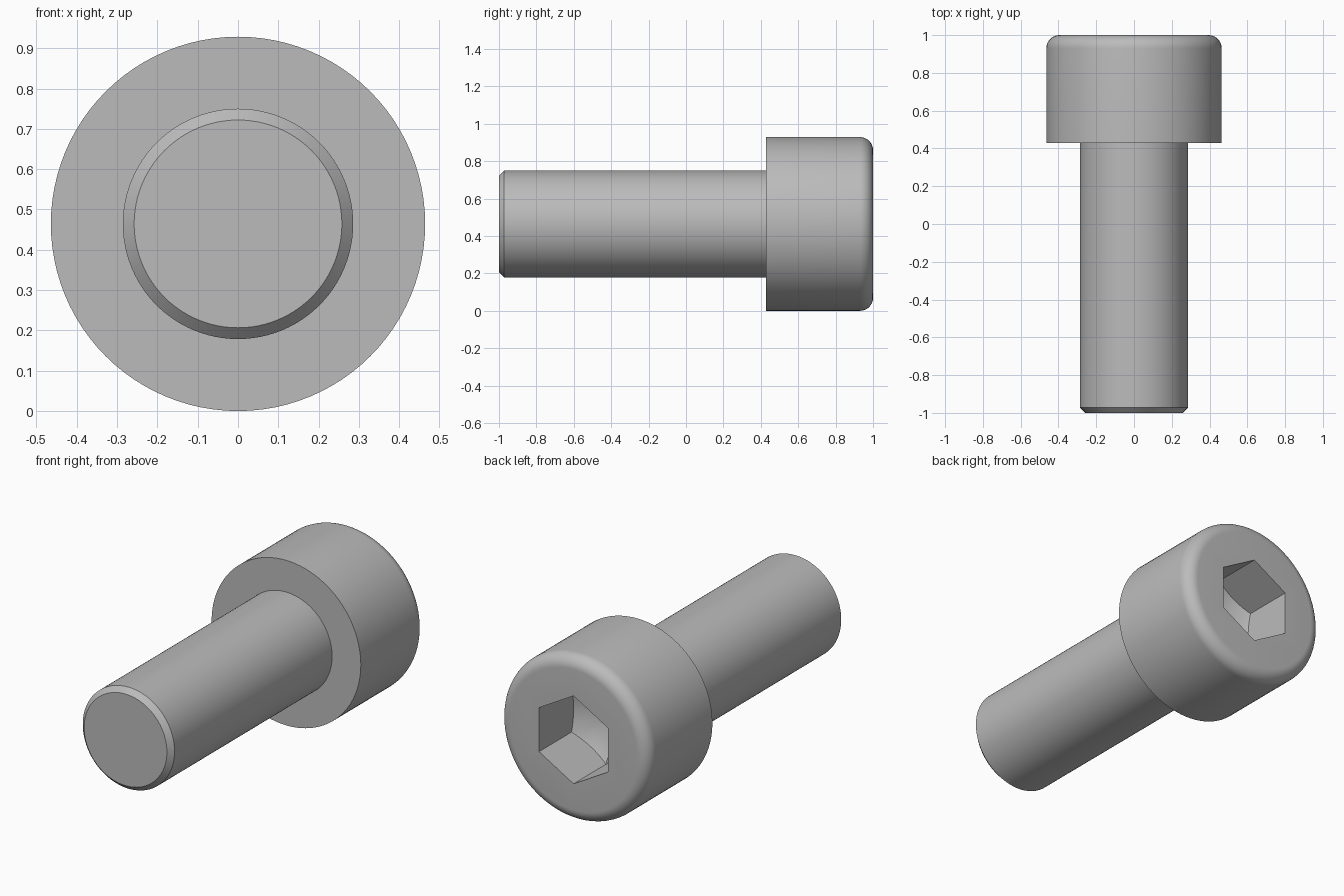
import bpy, bmesh, math

cube = bpy.data.objects.get("Cube")
if cube:
    bpy.data.objects.remove(cube, do_unlink=True)

MM = 2 / 28                 # the screw is 28 mm long in total
HEAD_R, SHANK_R = 6.5 * MM, 4 * MM
UNDERHEAD = 1 - 8 * MM      # y of the bearing face
FILLET, CHAMFER = 0.07, 0.028
SOCKET_R = 6 * MM / math.sqrt(3)
SOCKET_DEPTH = 4 * MM
CENTRE_Z = HEAD_R

steel = bpy.data.materials.new("grey steel")
steel.use_nodes = True
steel.diffuse_color = (0.5, 0.5, 0.5, 1)
steel.node_tree.nodes["Principled BSDF"].inputs["Base Color"].default_value = (0.5, 0.5, 0.5, 1)


def lathe(name, profile, sides):
    """Turn (radius, y) points around the screw axis; radius 0 makes a tip."""
    bm = bmesh.new()
    rings = []
    for r, y in profile:
        count = sides if r > 0 else 1
        rings.append([bm.verts.new((r * math.sin(math.tau * i / count), y,
                                    CENTRE_Z + r * math.cos(math.tau * i / count)))
                      for i in range(count)])
    for a, b in zip(rings, rings[1:]):
        for i in range(sides):
            j = (i + 1) % sides
            if len(a) == 1:
                bm.faces.new((a[0], b[i], b[j]))
            else:
                bm.faces.new((a[i], a[j], b[j], b[i]))
    for ring in (rings[0], rings[-1]):
        if len(ring) > 1:
            bm.faces.new(ring)
    bmesh.ops.recalc_face_normals(bm, faces=bm.faces)
    mesh = bpy.data.meshes.new(name)
    bm.to_mesh(mesh)
    bm.free()
    mesh.materials.append(steel)
    obj = bpy.data.objects.new(name, mesh)
    bpy.context.collection.objects.link(obj)
    return obj


def apply_boolean(target, cutter, operation):
    """Combine two solids and discard the cutter."""
    mod = target.modifiers.new("cut", 'BOOLEAN')
    mod.object, mod.operation, mod.solver = cutter, operation, 'EXACT'
    bpy.context.view_layer.objects.active = target
    bpy.ops.object.modifier_apply(modifier=mod.name)
    bpy.data.objects.remove(cutter, do_unlink=True)


# Screw body: chamfered shank, flat bearing face and rounded head rim
rim = [(HEAD_R - FILLET + FILLET * math.cos(a), 1 - FILLET + FILLET * math.sin(a))
       for a in (math.pi / 2 * k / 10 for k in range(11))]
screw = lathe("socket_head_screw", [
    (SHANK_R - CHAMFER, -1), (SHANK_R, -1 + CHAMFER),
    (SHANK_R, UNDERHEAD), (HEAD_R, UNDERHEAD)] + rim, 96)

# Hexagonal socket with a conical drilled floor
floor_y = 1 - SOCKET_DEPTH
tip_y = floor_y - SOCKET_R * math.tan(math.radians(30))
socket = lathe("socket_cutter", [(SOCKET_R, tip_y - 0.1), (SOCKET_R, 1.1)], 6)
drill_r = SOCKET_R * 1.02
drill = lathe("drill_cutter", [(0, tip_y), (drill_r, floor_y), (drill_r, 1.2)], 96)
apply_boolean(socket, drill, 'INTERSECT')
apply_boolean(screw, socket, 'DIFFERENCE')

# Smooth round surfaces, crisp edges
bpy.ops.object.select_all(action='DESELECT')
screw.select_set(True)
bpy.context.view_layer.objects.active = screw
bpy.ops.object.shade_smooth_by_angle(angle=math.radians(25))
